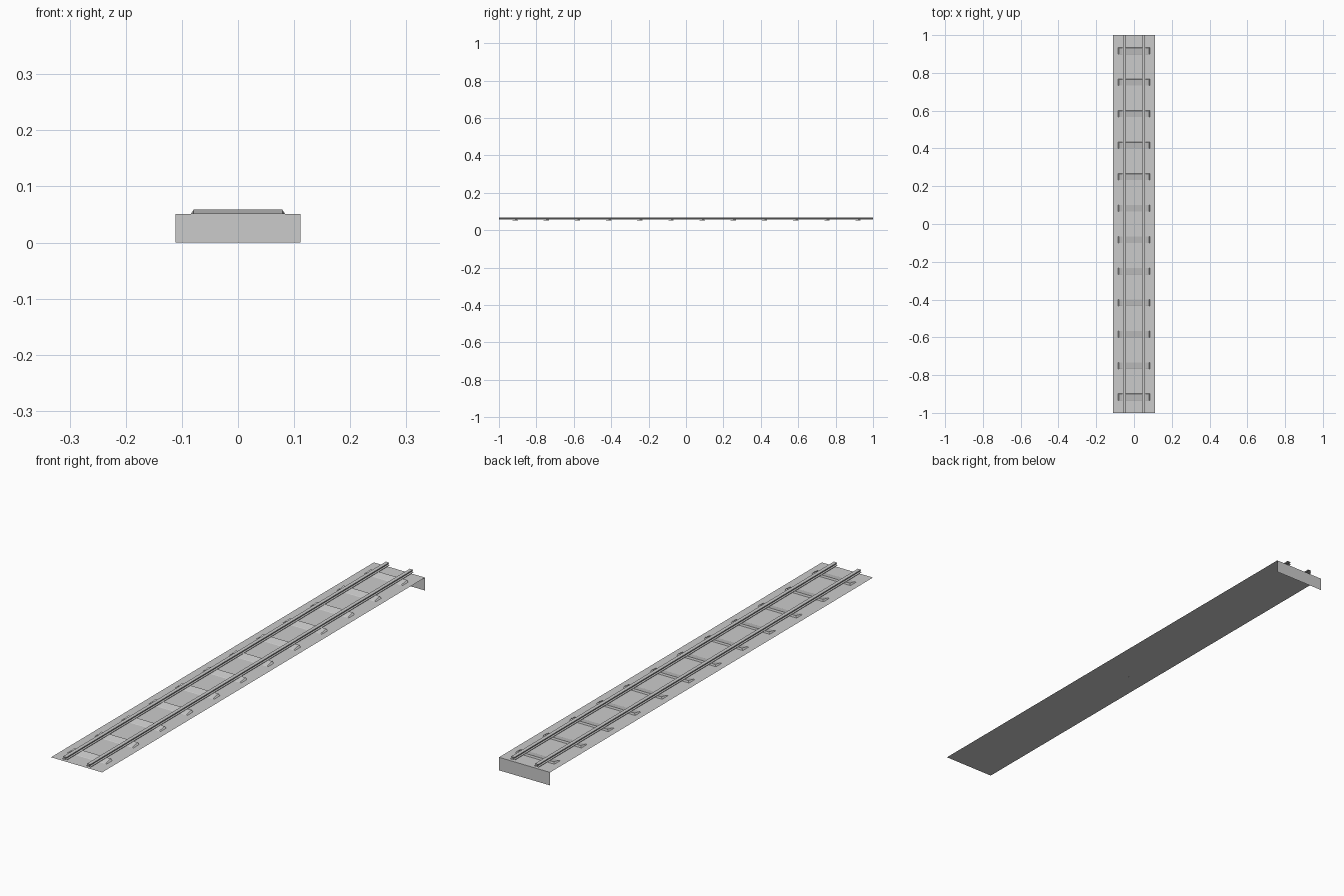
import bpy

if "Cube" in bpy.data.objects:
    bpy.data.objects.remove(bpy.data.objects["Cube"])

DECK = 0.051      # height of the track bed
HALF_W = 0.111    # half width of the bed


def make(name, verts, faces):
    mesh = bpy.data.meshes.new(name)
    mesh.from_pydata(verts, [], faces)
    mesh.update()
    obj = bpy.data.objects.new(name, mesh)
    bpy.context.collection.objects.link(obj)
    return obj


# Track bed: thin sheet folded down at the back end
make("track_bed",
     [(x, y, z) for y, z in ((-1, DECK), (1, DECK), (1, 0)) for x in (-HALF_W, HALF_W)],
     [(0, 1, 3, 2), (2, 3, 5, 4)])

# Sleepers: low ramped blocks, raised at the back, with slanted ends
COUNT = 12
for i in range(COUNT):
    y = (i - (COUNT - 1) / 2) / 6
    front, back = y - 0.018, y + 0.018
    low, high = 0.084, 0.079
    make(f"sleeper_{i + 1}",
         [(-low, front, DECK), (low, front, DECK),
          (low, back, DECK), (-low, back, DECK),
          (-high, front + 0.002, DECK + 0.001), (high, front + 0.002, DECK + 0.001),
          (high, back - 0.002, 0.0585), (-high, back - 0.002, 0.0585)],
         [(0, 1, 5, 4), (1, 2, 6, 5), (2, 3, 7, 6), (3, 0, 4, 7), (4, 5, 6, 7)])

# Rails: open-ended foot, web and head section run along the bed
half = [(0.009, 0.0575), (0.009, 0.0590), (0.003, 0.0605),
        (0.003, 0.0635), (0.007, 0.0645), (0.007, 0.0680)]
section = half + [(-x, z) for x, z in reversed(half)]
n = len(section)
for name, cx in (("left_rail", -0.052), ("right_rail", 0.052)):
    verts = [(cx + x, y, z) for y in (-1, 1) for x, z in section]
    faces = [(i, i + n, (i + 1) % n + n, (i + 1) % n) for i in range(n)]
    rail = make(name, verts, faces)
    # faces point outward
    rail.data.flip_normals()
